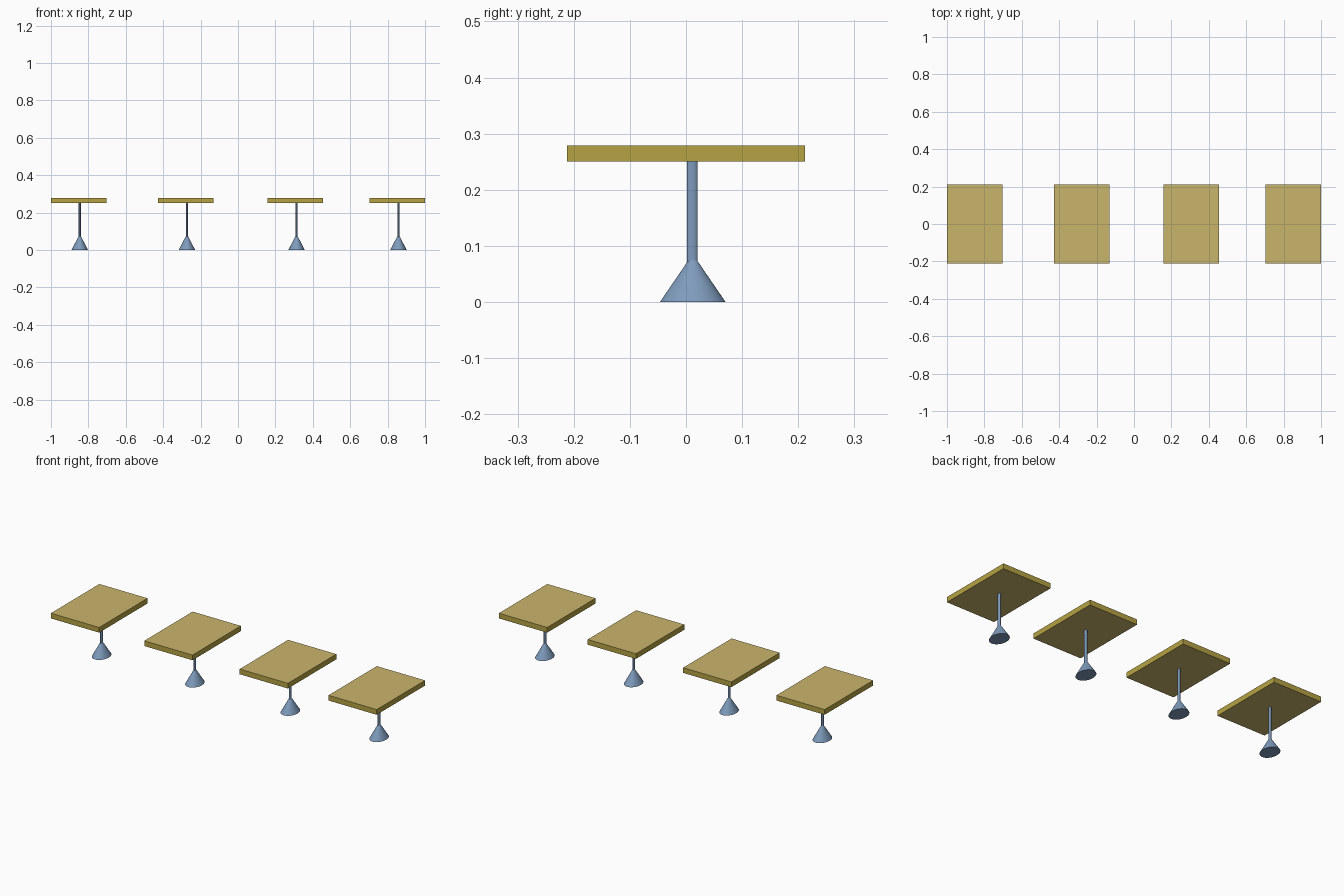
import bpy, bmesh

if "Cube" in bpy.data.objects:
    bpy.data.objects.remove(bpy.data.objects["Cube"])


def material(name, srgb):
    lin = [((c / 255 + 0.055) / 1.055) ** 2.4 for c in srgb]
    m = bpy.data.materials.new(name)
    m.diffuse_color = (*lin, 1)
    m.use_nodes = True
    m.node_tree.nodes["Principled BSDF"].inputs["Base Color"].default_value = m.diffuse_color
    return m


top_mat = material("light wood", (202, 181, 107))
edge_mat = material("wood edging", (181, 162, 68))
metal = material("blue grey metal", (126, 155, 188))


def make_object(name, bm, mats, loc, smooth=False):
    me = bpy.data.meshes.new(name)
    bm.normal_update()
    for m in mats:
        me.materials.append(m)
    if len(mats) > 1:  # side faces get the edging colour
        for f in bm.faces:
            f.material_index = 1 if abs(f.normal.z) < 0.5 else 0
    bm.to_mesh(me)
    bm.free()
    ob = bpy.data.objects.new(name, me)
    ob.location = loc
    bpy.context.collection.objects.link(ob)
    if smooth:
        bpy.ops.object.select_all(action='DESELECT')
        ob.select_set(True)
        bpy.context.view_layer.objects.active = ob
        bpy.ops.object.shade_smooth_by_angle()


def slab(name, x, size, z):
    bm = bmesh.new()
    bmesh.ops.create_cube(bm, size=1)
    bmesh.ops.scale(bm, vec=size, verts=bm.verts)
    make_object(name, bm, [top_mat, edge_mat], (x, 0, z))


def cone(name, x, y, rx, ry, r_top, z0, z1):
    # oval cone or cylinder between two heights
    bm = bmesh.new()
    bmesh.ops.create_cone(bm, cap_ends=True, segments=48, radius1=1,
                          radius2=r_top, depth=z1 - z0)
    bmesh.ops.scale(bm, vec=(rx, ry, 1), verts=bm.verts)
    make_object(name, bm, [metal], (x, y, (z0 + z1) / 2), True)


# four pedestal tables in a row
for i, x in enumerate((-0.852, -0.279, 0.307, 0.852), 1):
    slab(f"table_top_{i}", x, (0.296, 0.424, 0.029), 0.2645)
    px = x + 0.006
    cone(f"table_post_{i}", px, 0.011, 0.0055, 0.0095, 1, 0.06, 0.252)
    cone(f"table_foot_{i}", px, 0.012, 0.044, 0.0585, 0.03, 0, 0.083)
